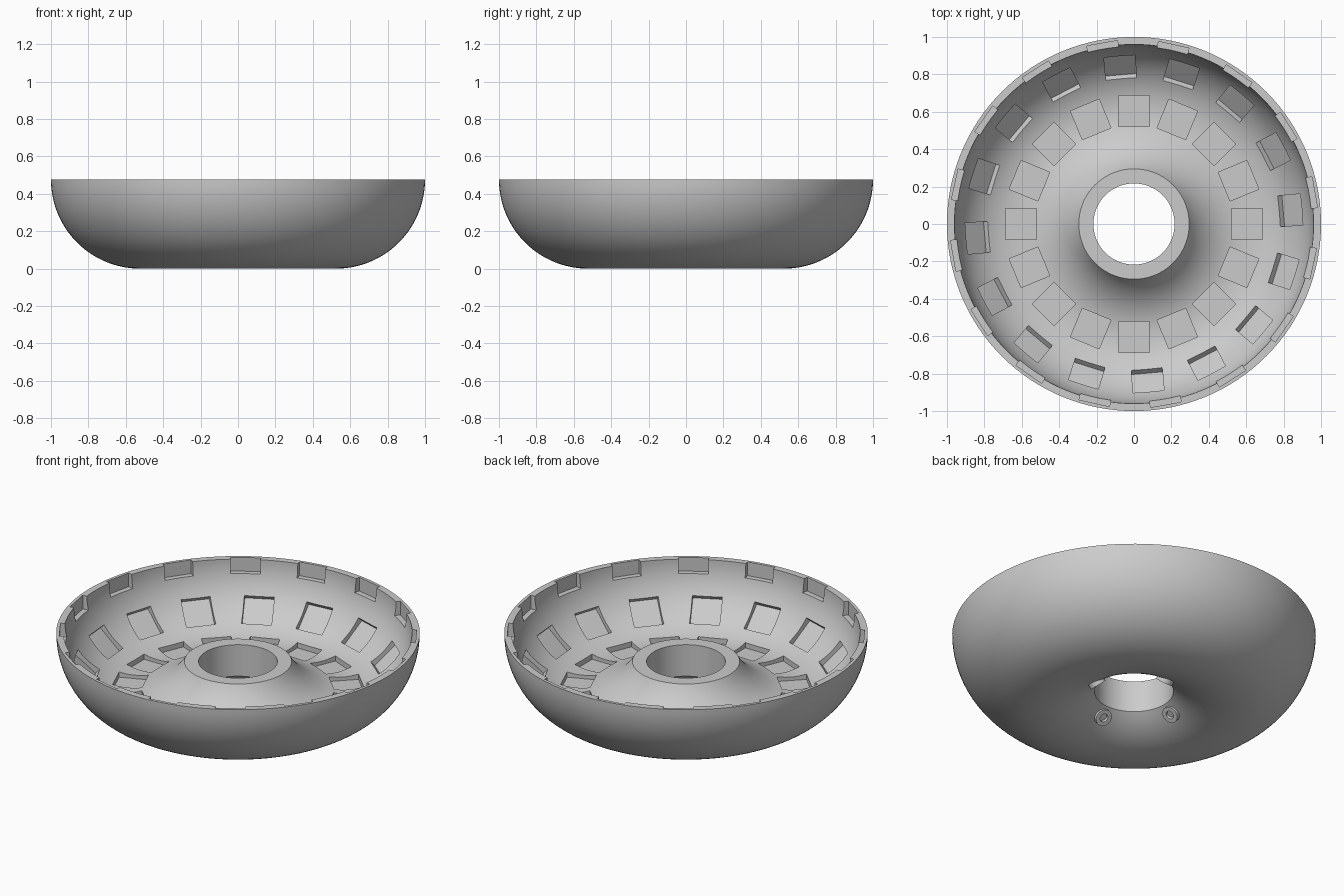
import bpy, bmesh
from math import sin, cos, asin, acos, pi, radians, sqrt
from mathutils import Matrix, Vector

if "Cube" in bpy.data.objects:
    bpy.data.objects.remove(bpy.data.objects["Cube"], do_unlink=True)

TOP = 0.476                       # height of the rim
OUT_R, OUT_C = 0.476, 0.524       # outer shell radius and its ring radius
IN_R, IN_C = 0.355, 0.605         # inner channel radius and its ring radius
HOLE, HUB = 0.217, 0.295          # central hole and hub radii

grey = bpy.data.materials.new("light_grey")
grey.use_nodes = True
colour = (0.6, 0.6, 0.6, 1)
grey.diffuse_color = colour
grey.node_tree.nodes["Principled BSDF"].inputs["Base Color"].default_value = colour


def finish(bm, name):
    bmesh.ops.recalc_face_normals(bm, faces=bm.faces)
    mesh = bpy.data.meshes.new(name)
    bm.to_mesh(mesh)
    bm.free()
    obj = bpy.data.objects.new(name, mesh)
    bpy.context.collection.objects.link(obj)
    mesh.materials.append(grey)
    return obj


def arc(centre, radius, start, end, steps):
    """Points on a circle at rim height, angle measured from straight down."""
    angles = [start + (end - start) * i / steps for i in range(steps + 1)]
    return [(centre + radius * sin(a), TOP - radius * cos(a)) for a in angles]


def revolve(bm, profile, steps):
    """Turn a closed (radius, height) profile around the z axis."""
    verts = [bm.verts.new((r, 0, z)) for r, z in profile]
    edges = [bm.edges.new((v, verts[i - 1])) for i, v in enumerate(verts)]
    bmesh.ops.spin(bm, geom=verts + edges, cent=(0, 0, 0), axis=(0, 0, 1),
                   angle=2 * pi, steps=steps, use_merge=True)
    bmesh.ops.remove_doubles(bm, verts=bm.verts, dist=1e-5)


def smooth(obj):
    bpy.ops.object.select_all(action='DESELECT')
    obj.select_set(True)
    bpy.context.view_layer.objects.active = obj
    bpy.ops.object.shade_smooth_by_angle(angle=radians(30))


# Half ring shell with a central hub
bm = bmesh.new()
profile = arc(OUT_C, OUT_R, asin((HOLE - OUT_C) / OUT_R), pi / 2, 40)
profile += arc(IN_C, IN_R, pi / 2, asin((HUB - IN_C) / IN_R), 48)
profile.append((HOLE, profile[-1][1]))
revolve(bm, profile, 128)
shell = finish(bm, "ring_shell")

# Three rings of square pockets: floor, slope and rim, each turned a little further
bm = bmesh.new()
SIDE, DEEP, SHALLOW = 0.166, 0.376, 0.26
for tilt, turn in ((0, 0), (43, 5), (90, 10)):
    for i in range(16):
        place = (Matrix.Rotation(radians(turn + 22.5 * i), 4, 'Z')
                 @ Matrix.Translation((IN_C, 0, TOP))
                 @ Matrix.Rotation(radians(-tilt), 4, 'Y')
                 @ Matrix.Translation((0, 0, -(DEEP + SHALLOW) / 2))
                 @ Matrix.Diagonal((SIDE, SIDE, DEEP - SHALLOW, 1)))
        bmesh.ops.create_cube(bm, size=1, matrix=place)
cutter = finish(bm, "pocket_cutter")
cutter.hide_render = True

cut = shell.modifiers.new("pockets", 'BOOLEAN')
cut.operation = 'DIFFERENCE'
cut.solver = 'EXACT'
cut.object = cutter
bpy.context.view_layer.objects.active = shell
bpy.ops.object.modifier_apply(modifier=cut.name)
bpy.data.objects.remove(cutter, do_unlink=True)
smooth(shell)

# Four small hollow stubs under the hub, pointing down and inward
for i, side in enumerate(("left", "back", "right", "front")):
    bm = bmesh.new()
    revolve(bm, [(0.024, -0.02), (0.048, -0.02), (0.048, 0.04), (0.024, 0.04)], 32)
    place = (Matrix.Rotation(pi / 2 * i, 4, 'Z')
             @ Matrix.Translation((0.27, 0, 0.075))
             @ Matrix.Rotation(radians(42), 4, 'Y'))
    bm.transform(place)
    smooth(finish(bm, side + "_stub"))
